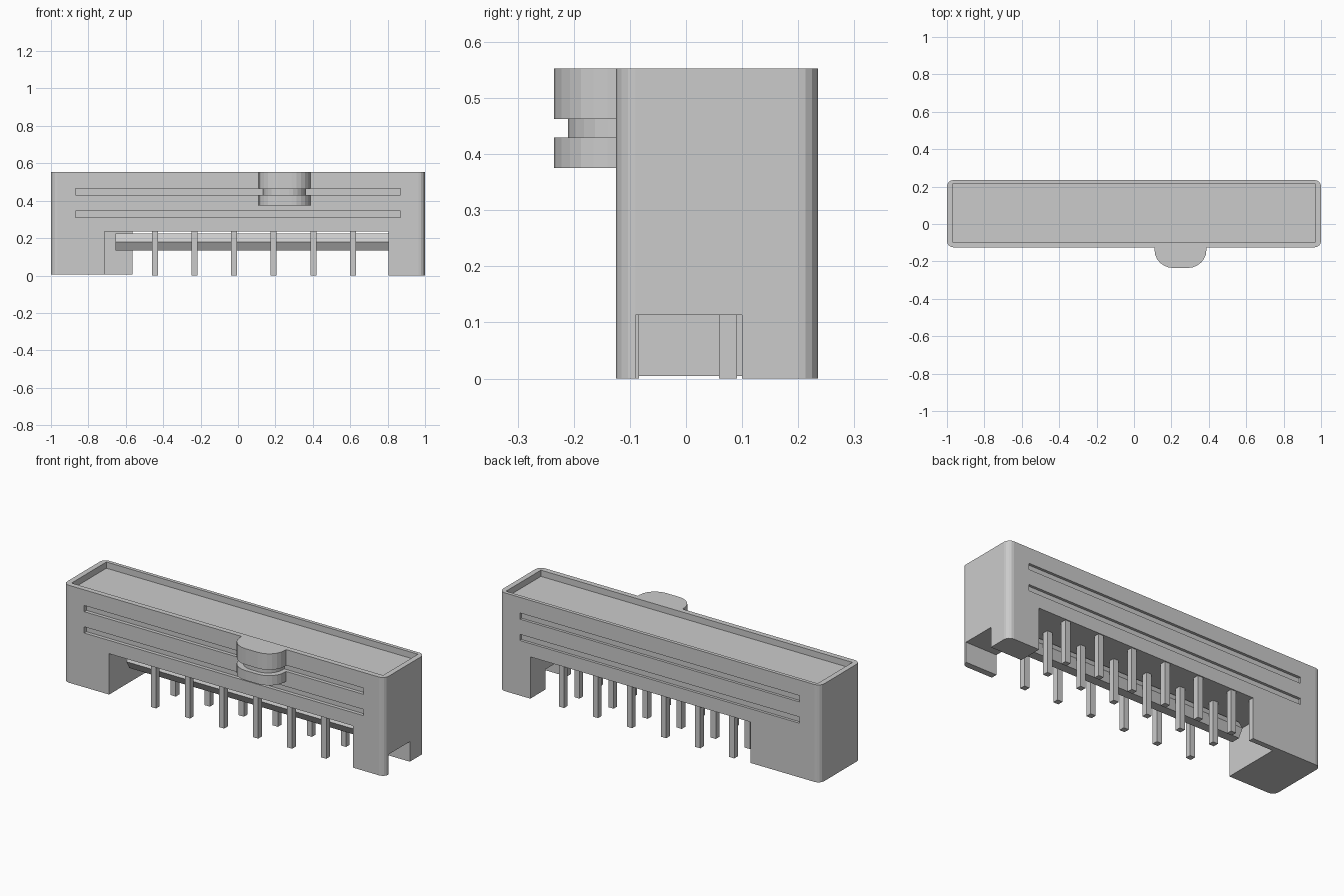
import bpy, bmesh
from math import sin, cos, pi

if "Cube" in bpy.data.objects:
    bpy.data.objects.remove(bpy.data.objects["Cube"])


def prism(name, pts, lo, hi, axis='z'):
    """Extrude a 2D outline: (x, y) along z, or (y, z) along x."""
    place = (lambda p, h: (p[0], p[1], h)) if axis == 'z' else (lambda p, h: (h, p[0], p[1]))
    bm = bmesh.new()
    a = [bm.verts.new(place(p, lo)) for p in pts]
    b = [bm.verts.new(place(p, hi)) for p in pts]
    n = len(pts)
    bm.faces.new(a[::-1])
    bm.faces.new(b)
    for i in range(n):
        j = (i + 1) % n
        bm.faces.new((a[i], a[j], b[j], b[i]))
    bmesh.ops.recalc_face_normals(bm, faces=bm.faces)
    mesh = bpy.data.meshes.new(name)
    bm.to_mesh(mesh)
    bm.free()
    obj = bpy.data.objects.new(name, mesh)
    bpy.context.collection.objects.link(obj)
    return obj


def box(name, x0, x1, y0, y1, z0, z1):
    return prism(name, [(x0, y0), (x1, y0), (x1, y1), (x0, y1)], z0, z1)


def rounded(x0, x1, y0, y1, r, steps=4):
    pts = []
    corners = [(x1 - r, y1 - r), (x0 + r, y1 - r), (x0 + r, y0 + r), (x1 - r, y0 + r)]
    for k, (cx, cy) in enumerate(corners):
        for i in range(steps + 1):
            t = (k + i / steps) * pi / 2
            pts.append((cx + r * cos(t), cy + r * sin(t)))
    return pts


def cut(target, cutter):
    cutter.hide_render = True
    mod = target.modifiers.new('cut', 'BOOLEAN')
    mod.operation = 'DIFFERENCE'
    mod.solver = 'EXACT'
    mod.object = cutter
    bpy.context.view_layer.objects.active = target
    bpy.ops.object.modifier_apply(modifier=mod.name)
    bpy.data.objects.remove(cutter)


# Housing shell with rounded vertical corners
FRONT, BACK, TOP = -0.125, 0.235, 0.553
housing = prism('housing', rounded(-1, 1, FRONT, BACK, 0.035), 0, TOP)

# Shallow tray in the top
cut(housing, box('tray_cutter', -0.97, 0.97, FRONT + 0.03, BACK - 0.02, TOP - 0.035, 0.7))

# Underside opening, with a thin back wall left beside the left leg
cut(housing, box('opening_cutter', -0.715, 0.805, -0.3, 0.205, -0.1, 0.235))
cut(housing, box('back_opening_cutter', -0.565, 0.805, 0.1, 0.4, -0.1, 0.235))

# Notch through the right leg and slightly shorter left leg
cut(housing, box('notch_cutter', 0.7, 1.1, -0.09, 0.10, -0.1, 0.113))
cut(housing, box('left_leg_trim', -1.1, -0.5, -0.3, 0.4, -0.1, 0.005))

# Two long grooves on the front and on the back
for z0, z1 in ((0.43, 0.465), (0.31, 0.345)):
    cut(housing, box('front_groove', -0.87, 0.87, -0.3, FRONT + 0.02, z0, z1))
    cut(housing, box('back_groove', -0.87, 0.87, BACK - 0.015, 0.4, z0, z1))


# Rounded latch tab: two lobes joined by a narrower neck
def lobe(name, x0, x1, depth, z0, z1, r):
    pts = [(x1, -0.10), (x0, -0.10)]
    for k, cx in ((2, x0 + r), (3, x1 - r)):
        for i in range(7):
            t = (k + i / 6) * pi / 2
            pts.append((cx + r * cos(t), depth + 0.095 + 0.095 * sin(t)))
    return prism(name, pts, z0, z1)


lobe('tab_upper', 0.11, 0.387, -0.235, 0.463, TOP, 0.10)
lobe('tab_neck', 0.135, 0.362, -0.21, 0.43, 0.463, 0.09)
lobe('tab_lower', 0.11, 0.387, -0.235, 0.375, 0.43, 0.10)

# Hexagonal rail under the housing, fixed in the right leg
hexagon = [(-0.005 + 0.052 * cos(i * pi / 3), 0.18 + 0.052 * sin(i * pi / 3)) for i in range(6)]
prism('rail', hexagon, -0.655, 0.81, 'x')

# Three rows of six square pins
for row, y in enumerate((-0.10, 0.075, 0.213)):
    for i in range(6):
        x = -0.445 + 0.212 * i
        box(f'pin_{row + 1}_{i + 1}', x - 0.016, x + 0.016, y - 0.016, y + 0.016, 0, 0.24)
